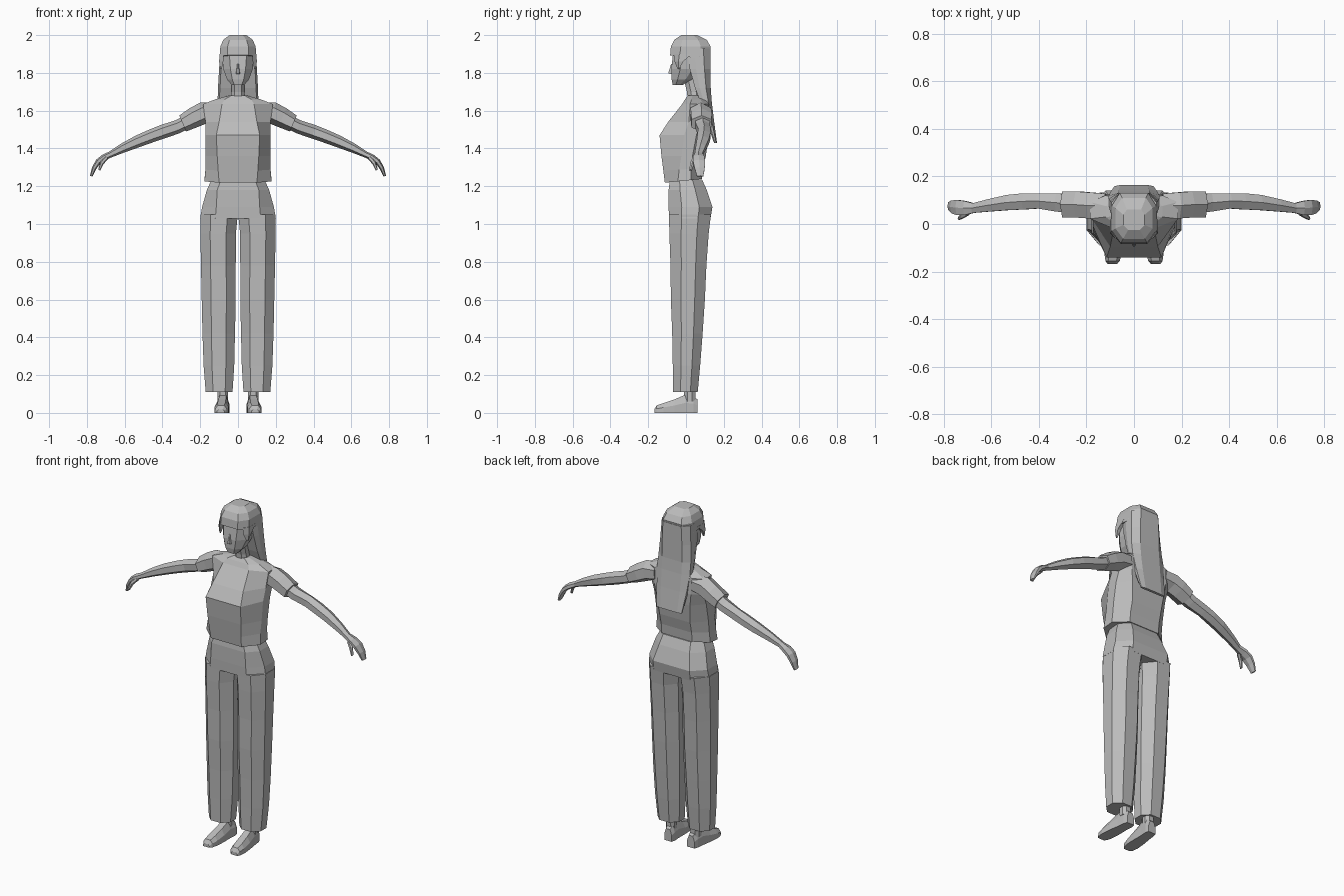
import bpy, bmesh, math
from mathutils import Vector

grey = bpy.data.materials.new("light grey")
grey.diffuse_color = (0.5, 0.5, 0.5, 1)


def loft(name, rings, mirror=False):
    """Skin a list of equal-sized point rings and close both ends."""
    bm = bmesh.new()
    loops = [[bm.verts.new(p) for p in ring] for ring in rings]
    n = len(loops[0])
    for lo, hi in zip(loops, loops[1:]):
        for i in range(n):
            j = (i + 1) % n
            bm.faces.new((lo[i], lo[j], hi[j], hi[i]))
    bm.faces.new(loops[0][::-1])
    bm.faces.new(loops[-1])
    bmesh.ops.recalc_face_normals(bm, faces=bm.faces)
    mesh = bpy.data.meshes.new(name)
    bm.to_mesh(mesh)
    bm.free()
    mesh.materials.append(grey)
    ob = bpy.data.objects.new(name, mesh)
    bpy.context.collection.objects.link(ob)
    if mirror:
        m = ob.modifiers.new("mirror", "MIRROR")
        m.use_clip = False
        m.use_mirror_merge = False
    return ob


def section(z, w, wf, wb, yf, yb, a=0.3, b=0.3, cx=0.0, tilt=0.0):
    """Horizontal octagon; a and b are the front and back chamfer depths."""
    d = yb - yf
    half = [(wf, yf), (w, yf + a * d), (w, yb - b * d), (wb, yb)]
    pts = half + [(-x, y) for x, y in reversed(half)]
    return [(cx + x, y, z + tilt * y) for x, y in pts]


def limb_ring(x, y, z, ry, rz, lean, n=6):
    """Ring across a limb that runs outward and down by the lean angle."""
    out = []
    for i in range(n):
        t = math.tau * (i + 0.5) / n
        h = rz * math.sin(t) / math.sin(math.pi / 2)
        out.append((x + h * math.sin(lean), y + ry * 1.15 * math.cos(t), z + h * math.cos(lean)))
    return out


# Shirt with an angular chest and slightly flared hem
loft("shirt", [section(*r) for r in (
    (1.23, .178, .10, .10, -.112, .085, .35, .3, 0, .1),
    (1.29, .172, .105, .10, -.12, .09, .4, .3, 0, .06),
    (1.36, .172, .11, .10, -.13, .105, .45, .3),
    (1.47, .172, .115, .11, -.14, .12, .5, .25),
    (1.54, .172, .10, .12, -.095, .125, .5, .2),
    (1.635, .185, .085, .12, -.02, .12, .3, .2),
    (1.66, .12, .07, .08, -.005, .11),
    (1.68, .05, .035, .04, .01, .09))])

# Sleeves
loft("sleeve", [limb_ring(*r) for r in (
    (.12, .078, 1.595, .05, .05, .1),
    (.185, .078, 1.587, .055, .058, .25),
    (.235, .082, 1.563, .055, .054, .4),
    (.293, .082, 1.532, .054, .046, .4))], True)

# Bare arms tapering to the wrist
loft("arm", [limb_ring(*r) for r in (
    (.25, .085, 1.55, .04, .036, .4),
    (.32, .09, 1.515, .038, .036, .4),
    (.40, .097, 1.488, .032, .037, .35),
    (.46, .095, 1.466, .034, .035, .35),
    (.53, .09, 1.438, .032, .032, .38),
    (.61, .078, 1.402, .026, .025, .4),
    (.68, .066, 1.366, .02, .016, .45))], True)

# Mitten-like hands with a separate thumb
loft("hand", [limb_ring(*r) for r in (
    (.672, .067, 1.37, .02, .016, .45),
    (.71, .067, 1.352, .03, .017, .5),
    (.74, .069, 1.33, .032, .015, .8),
    (.762, .072, 1.295, .027, .012, 1.1),
    (.777, .075, 1.253, .017, .007, 1.2))], True)
loft("thumb", [limb_ring(*r) for r in (
    (.695, .05, 1.352, .012, .012, .7),
    (.72, .035, 1.325, .011, .011, .9),
    (.735, .024, 1.285, .007, .006, 1.1))], True)

# Trouser hips
loft("trouser_hips", [section(*r) for r in (
    (1.03, .20, .12, .12, -.09, .13),
    (1.09, .19, .115, .12, -.092, .14),
    (1.18, .165, .11, .10, -.092, .11),
    (1.235, .14, .09, .09, -.085, .085))])

# Straight trouser legs
loft("trouser_leg", [section(z, w, .45 * w, .45 * w, yf, yb, .3, .3, cx) for z, cx, w, yf, yb in (
    (.11, .10, .071, -.068, .062),
    (.25, .101, .081, -.07, .075),
    (.42, .102, .086, -.073, .088),
    (.60, .102, .09, -.08, .10),
    (.78, .104, .092, -.082, .108),
    (.95, .105, .094, -.088, .12),
    (1.05, .10, .099, -.09, .132))], True)

# Ankles and shoes
loft("ankle", [section(z, .028, .014, .014, -.01, .05, cx=.08) for z in (.06, .15)], True)
shoe = []
for y, cx, w, top in ((.062, .075, .024, .07), (.04, .076, .03, .09), (-.005, .08, .031, .095),
                      (-.06, .084, .036, .072), (-.12, .088, .037, .052), (-.155, .09, .03, .04),
                      (-.168, .091, .02, .018)):
    shoe.append([(cx - w, y, 0), (cx + w, y, 0), (cx + w, y, top * .55),
                 (cx + w * .55, y, top), (cx - w * .55, y, top), (cx - w, y, top * .55)])
loft("shoe", shoe, True)

# Neck, head and nose
loft("neck", [section(1.65, .042, .02, .02, .01, .085),
              section(1.70, .034, .018, .018, .005, .075),
              section(1.80, .034, .018, .018, -.02, .06)])
loft("head", [section(*r) for r in (
    (1.735, .032, .02, .02, -.07, -.02),
    (1.765, .058, .03, .04, -.076, .03),
    (1.82, .078, .04, .05, -.078, .08),
    (1.89, .082, .045, .05, -.07, .10),
    (1.95, .07, .04, .05, -.055, .10))])
loft("nose", [[(-.005, -.07, 1.85), (.005, -.07, 1.85), (.003, -.08, 1.845), (-.003, -.08, 1.845)],
              [(-.014, -.07, 1.792), (.014, -.07, 1.792), (.005, -.094, 1.797), (-.005, -.094, 1.797)]])

# Hair: fringe cap, long back fall and pointed side locks
loft("hair_cap", [section(*r) for r in (
    (1.885, .097, .055, .06, -.084, .12, .25, .25, 0, -.1),
    (1.94, .093, .055, .06, -.08, .13, .25, .25),
    (1.975, .078, .045, .05, -.062, .11, .25, .25),
    (2.0, .045, .025, .03, -.025, .06, .25, .25))])
loft("hair_fall", [section(*r) for r in (
    (1.93, .094, .08, .06, .0, .131),
    (1.82, .10, .09, .065, .02, .131),
    (1.72, .106, .095, .065, .048, .131),
    (1.65, .108, .10, .065, .075, .136),
    (1.55, .098, .09, .062, .105, .148),
    (1.43, .082, .07, .055, .148, .164))])
loft("side_lock", [
    [(.075, -.065, 1.90), (.097, -.035, 1.90), (.097, .03, 1.90), (.08, .03, 1.90)],
    [(.078, -.06, 1.86), (.1, -.04, 1.86), (.1, -.015, 1.86), (.08, -.015, 1.86)],
    [(.086, -.045, 1.82), (.094, -.04, 1.82), (.094, -.036, 1.82), (.086, -.036, 1.82)]], True)
